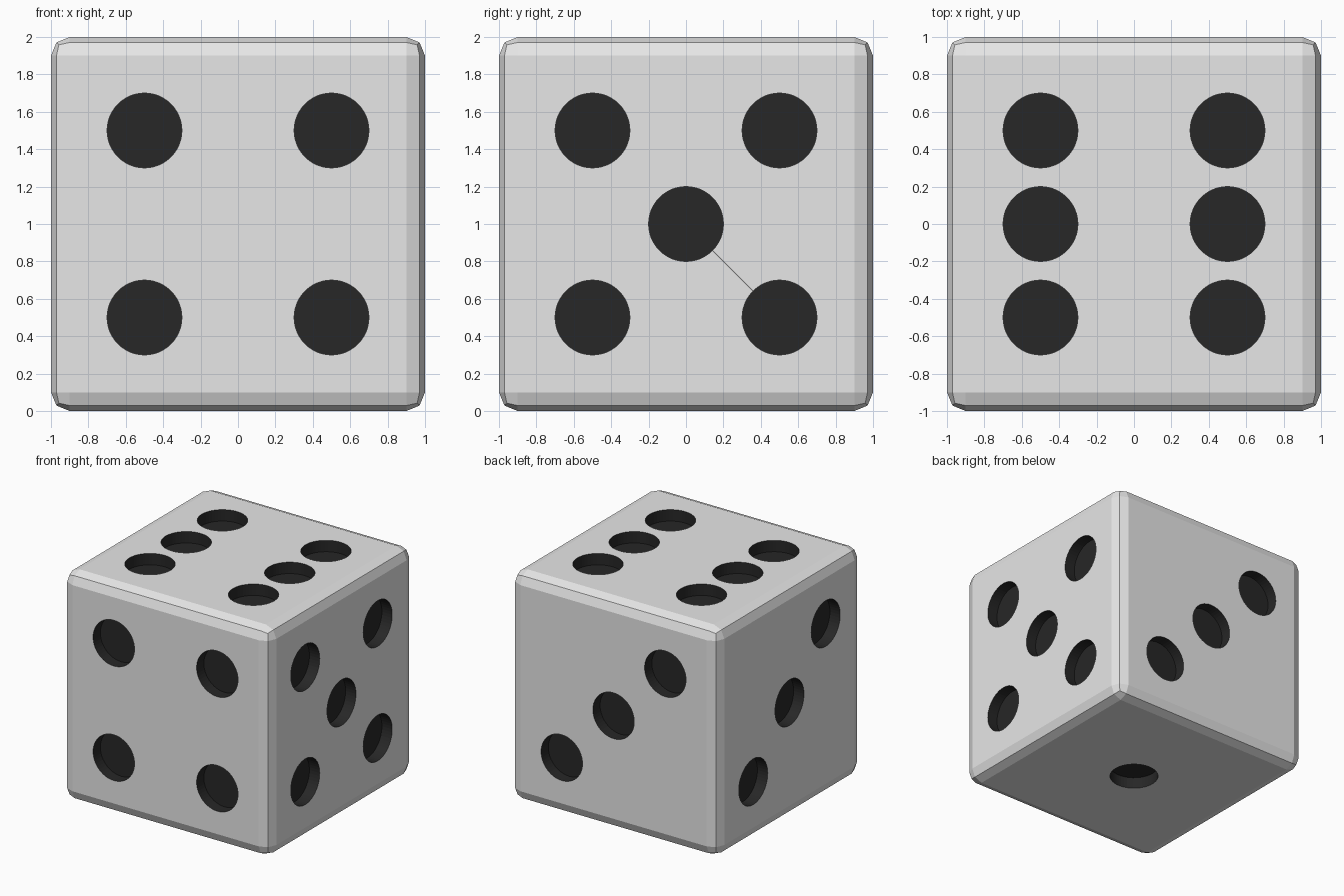
import bpy, bmesh
from mathutils import Vector, Matrix

if "Cube" in bpy.data.objects:
    bpy.data.objects.remove(bpy.data.objects["Cube"])

PIP_R, PIP_DEPTH, S = 0.2, 0.1, 0.5


def material(name, value):
    m = bpy.data.materials.new(name)
    m.diffuse_color = (value, value, value, 1)
    m.use_nodes = True
    m.node_tree.nodes["Principled BSDF"].inputs["Base Color"].default_value = m.diffuse_color
    return m


mats = [material("light_grey", 0.8), material("pip_black", 0.02)]


def make_object(name, bm):
    me = bpy.data.meshes.new(name)
    bm.to_mesh(me)
    bm.free()
    for m in mats:
        me.materials.append(m)
    ob = bpy.data.objects.new(name, me)
    bpy.context.collection.objects.link(ob)
    return ob


# die body: cube with two-step rounded edges
bm = bmesh.new()
bmesh.ops.create_cube(bm, size=2, matrix=Matrix.Translation((0, 0, 1)))
bmesh.ops.bevel(bm, geom=bm.edges[:], offset=0.1, segments=2, profile=0.5,
                affect='EDGES', clamp_overlap=True)
bmesh.ops.recalc_face_normals(bm, faces=bm.faces[:])
body = make_object("die_body", bm)

# pip layouts as (u, v) on each face: normal, u axis, v axis, spots
corners = [(u, v) for u in (-S, S) for v in (-S, S)]
diagonal = [(-S, -S), (0, 0), (S, S)]
X, Y, Z = Vector((1, 0, 0)), Vector((0, 1, 0)), Vector((0, 0, 1))
faces = [
    (-Y, X, Z, corners),                        # front: four
    (X, Y, Z, corners + [(0, 0)]),              # right: five
    (Z, X, Y, corners + [(-S, 0), (S, 0)]),     # top: six
    (Y, -X, Z, diagonal),                       # back: three
    (-X, -Y, Z, diagonal),                      # left: three
    (-Z, X, Y, [(0, 0)]),                       # bottom: one
]

# pip cutters: short cylinders sunk into the faces
bm = bmesh.new()
for n, u, v, spots in faces:
    rot = n.to_track_quat('Z', 'Y').to_matrix().to_4x4()
    for a, b in spots:
        pos = Z + n + u * a + v * b
        bmesh.ops.create_cone(bm, cap_ends=True, segments=48, radius1=PIP_R,
                              radius2=PIP_R, depth=2 * PIP_DEPTH,
                              matrix=Matrix.Translation(pos) @ rot)
bmesh.ops.recalc_face_normals(bm, faces=bm.faces[:])
for f in bm.faces:
    f.material_index = 1
cutter = make_object("pip_cutter", bm)
cutter.hide_render = True

# carve the pips, keeping the dark colour inside them
mod = body.modifiers.new("pips", 'BOOLEAN')
mod.operation = 'DIFFERENCE'
mod.solver = 'EXACT'
mod.object = cutter
bpy.context.view_layer.objects.active = body
body.select_set(True)
bpy.ops.object.modifier_apply(modifier=mod.name)
bpy.data.objects.remove(cutter)
